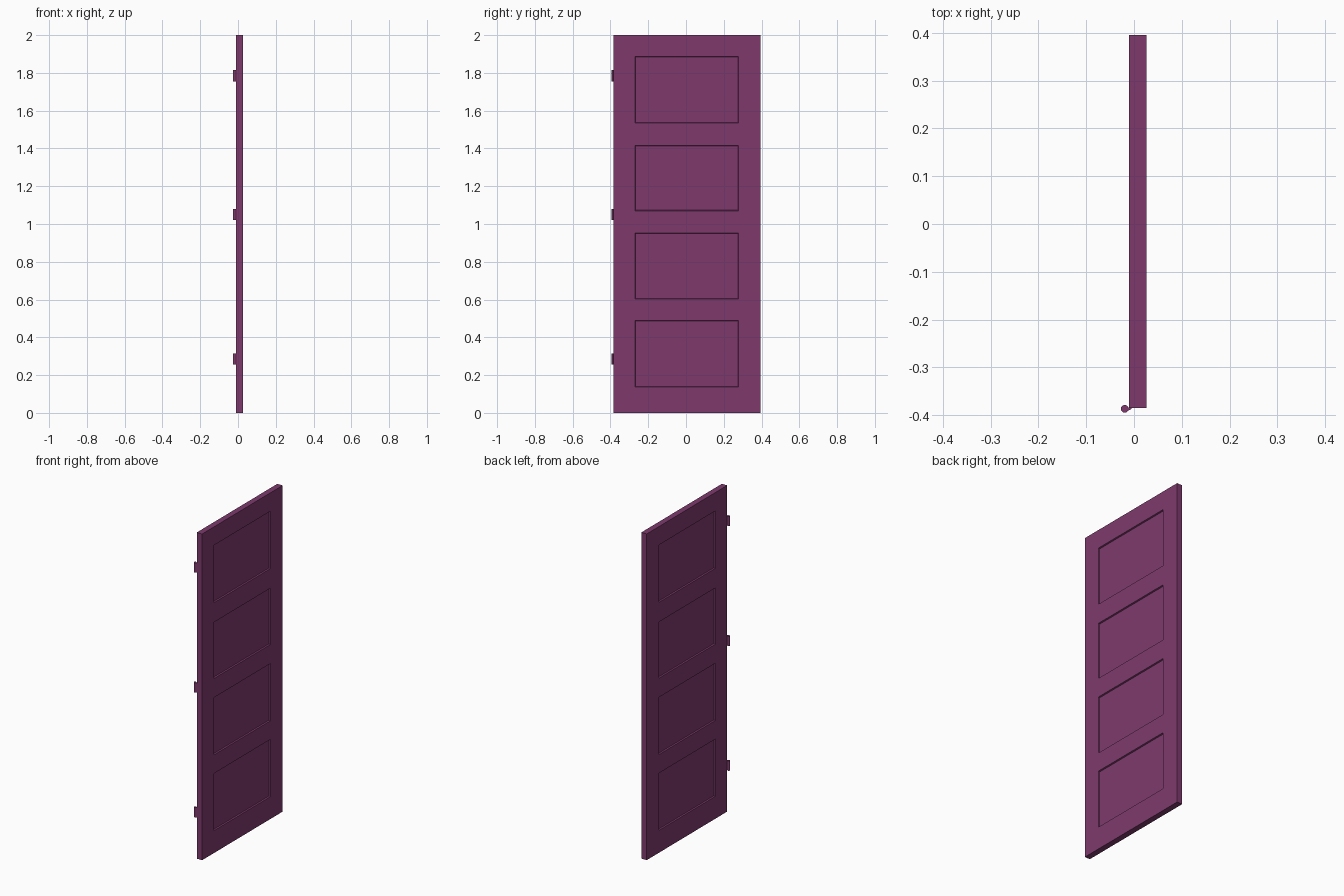
import bpy, bmesh, math
from mathutils import Matrix

if "Cube" in bpy.data.objects:
    bpy.data.objects.remove(bpy.data.objects["Cube"])

plum = bpy.data.materials.new("plum_paint")
plum.diffuse_color = (0.21, 0.042, 0.152, 1)
plum.use_nodes = True
plum.node_tree.nodes["Principled BSDF"].inputs["Base Color"].default_value = plum.diffuse_color

X0, X1 = -0.01, 0.026          # door faces
Y0, Y1 = -0.385, 0.395         # door edges
PY0, PY1 = -0.271, 0.277       # panel sides
PANELS = [(0.137, 0.488), (0.602, 0.953), (1.07, 1.415), (1.535, 1.887)]
DEPTH, SLOPE = 0.008, 0.004    # panel recess and its sloped edge


def finish(bm, name):
    mesh = bpy.data.meshes.new(name)
    bmesh.ops.recalc_face_normals(bm, faces=bm.faces)
    bm.to_mesh(mesh)
    bm.free()
    mesh.materials.append(plum)
    ob = bpy.data.objects.new(name, mesh)
    bpy.context.collection.objects.link(ob)
    return ob


# Door slab: a grid on each face with four recessed panels, closed by edge strips
bm = bmesh.new()
ys = [Y0, PY0, PY1, Y1]
zs = [0] + [z for p in PANELS for z in p] + [2]
panels = []
for x in (X0, X1):
    grid = [[bm.verts.new((x, y, z)) for z in zs] for y in ys]
    for i in range(3):
        for j in range(len(zs) - 1):
            quad = [grid[i][j], grid[i + 1][j], grid[i + 1][j + 1], grid[i][j + 1]]
            f = bm.faces.new(quad if x == X1 else quad[::-1])
            if i == 1 and j % 2 == 1:
                panels.append(f)
bmesh.ops.bridge_loops(bm, edges=[e for e in bm.edges if e.is_boundary])
bmesh.ops.recalc_face_normals(bm, faces=bm.faces)
bmesh.ops.inset_individual(bm, faces=panels, thickness=SLOPE, depth=-DEPTH)
finish(bm, "door_slab")

# Hinges: knuckle barrel with a slanted leaf running to the door corner
for name, z in (("lower", 0.285), ("middle", 1.05), ("upper", 1.785)):
    h = 0.06
    bm = bmesh.new()
    bmesh.ops.create_cone(bm, cap_ends=True, segments=20, radius1=0.008,
                          radius2=0.008, depth=h,
                          matrix=Matrix.Translation((-0.0195, -0.3865, z)))
    barrel = finish(bm, name + "_hinge_barrel")
    for p in barrel.data.polygons:
        p.use_smooth = len(p.vertices) == 4
    barrel.data.set_sharp_from_angle(angle=math.radians(40))

    bm = bmesh.new()
    outline = [(-0.019, -0.394), (-0.005, -0.3865), (-0.005, -0.384), (-0.014, -0.383)]
    base = bm.faces.new([bm.verts.new((x, y, z - h / 2)) for x, y in outline])
    top = bmesh.ops.extrude_face_region(bm, geom=[base])["geom"]
    bmesh.ops.translate(bm, vec=(0, 0, h),
                        verts=[v for v in top if isinstance(v, bmesh.types.BMVert)])
    finish(bm, name + "_hinge_leaf")
